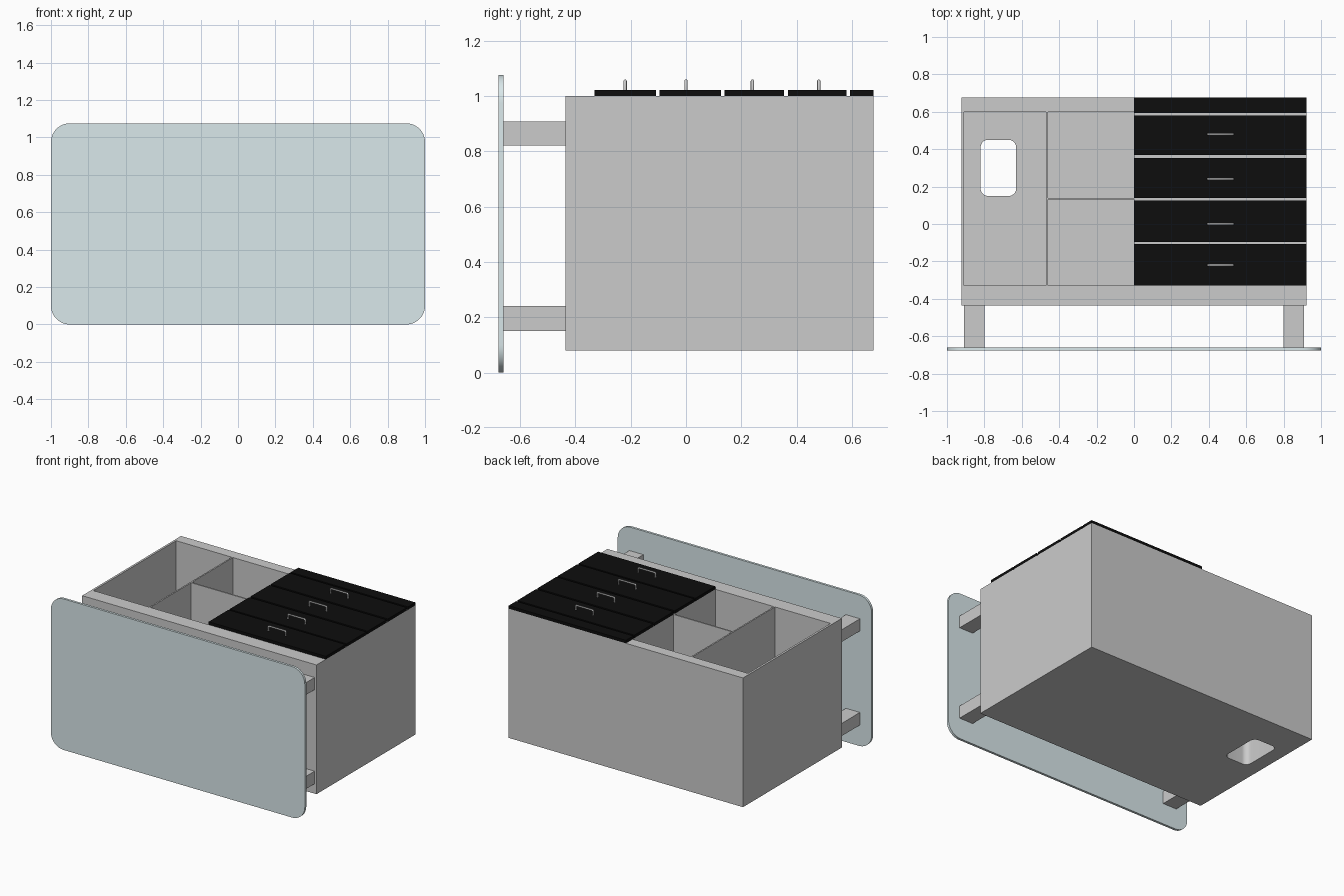
import bpy, bmesh, math

if "Cube" in bpy.data.objects:
    bpy.data.objects.remove(bpy.data.objects["Cube"])


def material(name, color):
    m = bpy.data.materials.new(name)
    m.diffuse_color = (*color, 1)
    m.use_nodes = True
    m.node_tree.nodes["Principled BSDF"].inputs["Base Color"].default_value = m.diffuse_color
    return m


glass = material("pale_glass", (0.70, 0.81, 0.83))
black = material("black_front", (0.004, 0.004, 0.004))


def finish(name, bm, mat=None):
    bmesh.ops.recalc_face_normals(bm, faces=bm.faces)
    me = bpy.data.meshes.new(name)
    bm.to_mesh(me)
    bm.free()
    ob = bpy.data.objects.new(name, me)
    bpy.context.collection.objects.link(ob)
    if mat:
        me.materials.append(mat)
    return ob


def box(name, x, y, z, mat=None):
    bm = bmesh.new()
    for v in bmesh.ops.create_cube(bm, size=1)["verts"]:
        v.co = [a[0] if c < 0 else a[1] for a, c in zip((x, y, z), v.co)]
    return finish(name, bm, mat)


def rounded_slab(name, u, v, w, r, place, mat=None, steps=10):
    """Rounded rectangle in u,v extruded over w; place maps (u,v,w) to xyz."""
    pts = []
    corners = ((u[1] - r, v[1] - r), (u[0] + r, v[1] - r),
               (u[0] + r, v[0] + r), (u[1] - r, v[0] + r))
    for k, (cu, cv) in enumerate(corners):
        for i in range(steps + 1):
            a = math.pi / 2 * (k + i / steps)
            pts.append((cu + r * math.cos(a), cv + r * math.sin(a)))
    bm = bmesh.new()
    lo, hi = [[bm.verts.new(place(p, q, h)) for p, q in pts] for h in w]
    bm.faces.new(lo)
    bm.faces.new(hi)
    n = len(pts)
    for i in range(n):
        j = (i + 1) % n
        bm.faces.new((lo[i], lo[j], hi[j], hi[i]))
    return finish(name, bm, mat)


def smooth(ob):
    bpy.ops.object.select_all(action='DESELECT')
    bpy.context.view_layer.objects.active = ob
    ob.select_set(True)
    bpy.ops.object.shade_smooth_by_angle(angle=math.radians(30))


# cabinet body with open compartments and a floor cut-out
body = box("cabinet_body", (-0.923, 0.923), (-0.435, 0.677), (0.08, 1.0))
cutters = [
    box("tall_compartment_cutter", (-0.908, -0.47), (-0.33, 0.60), (0.28, 1.1)),
    box("front_compartment_cutter", (-0.46, 0.0), (-0.33, 0.13), (0.28, 1.1)),
    box("back_compartment_cutter", (-0.46, 0.0), (0.14, 0.60), (0.28, 1.1)),
    rounded_slab("floor_hole_cutter", (-0.82, -0.63), (0.15, 0.45), (0.0, 0.4),
                 0.04, lambda p, q, h: (p, q, h)),
]
bpy.context.view_layer.objects.active = body
for c in cutters:
    mod = body.modifiers.new(c.name, 'BOOLEAN')
    mod.operation, mod.solver, mod.object = 'DIFFERENCE', 'EXACT', c
    bpy.ops.object.modifier_apply(modifier=mod.name)
for c in cutters:
    bpy.data.objects.remove(c)
smooth(body)

# rounded front panel
panel = rounded_slab("front_panel", (-1, 1), (0, 1.075), (-0.677, -0.66), 0.1,
                     lambda p, q, h: (p, h, q), glass, 12)
smooth(panel)

# four spacer blocks holding the panel
for side, x in (("left", (-0.908, -0.798)), ("right", (0.798, 0.908))):
    for level, z in (("lower", (0.15, 0.24)), ("upper", (0.82, 0.907))):
        box(f"{level}_{side}_spacer", x, (-0.66, -0.435), z)

# black drawer fronts
fronts = [(-0.33, -0.108), (-0.096, 0.126), (0.14, 0.354), (0.368, 0.58),
          (0.593, 0.677)]
for i, y in enumerate(fronts):
    box(f"drawer_front_{i + 1}", (0.0, 0.923), y, (1.0, 1.021), black)

# U-shaped bar handles
for i, y in enumerate((-0.22, 0.0, 0.24, 0.48)):
    cu = bpy.data.curves.new("drawer_handle", 'CURVE')
    cu.dimensions = '3D'
    cu.bevel_depth = 0.006
    cu.bevel_resolution = 2
    cu.use_fill_caps = True
    sp = cu.splines.new('POLY')
    path = [(0.395, 1.015), (0.395, 1.049), (0.40, 1.054),
            (0.525, 1.054), (0.53, 1.049), (0.53, 1.015)]
    sp.points.add(len(path) - 1)
    for p, (x, z) in zip(sp.points, path):
        p.co = (x, y, z, 1)
    ob = bpy.data.objects.new(f"drawer_handle_{i + 1}", cu)
    bpy.context.collection.objects.link(ob)
